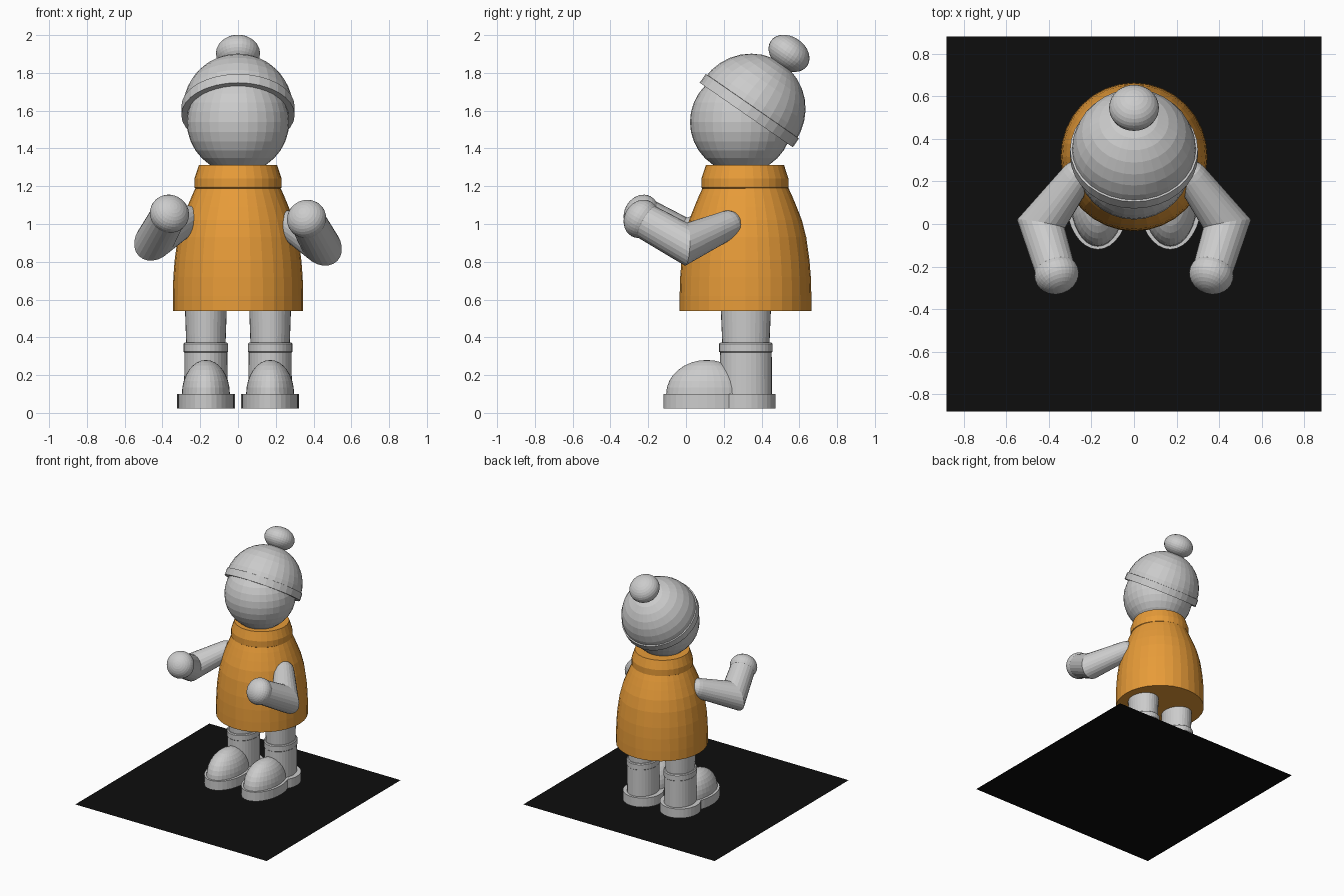
import bpy, bmesh, math
from mathutils import Vector, Matrix

if "Cube" in bpy.data.objects:
    bpy.data.objects.remove(bpy.data.objects["Cube"])


def material(name, rgb):
    m = bpy.data.materials.new(name)
    m.diffuse_color = (*rgb, 1)
    m.use_nodes = True
    m.node_tree.nodes["Principled BSDF"].inputs["Base Color"].default_value = m.diffuse_color
    return m


GREY = material("light grey", (0.60, 0.60, 0.60))
ORANGE = material("orange", (0.80, 0.33, 0.04))
BLACK = material("black", (0.004, 0.004, 0.004))


def finish(name, bm, mat):
    bmesh.ops.recalc_face_normals(bm, faces=bm.faces)
    me = bpy.data.meshes.new(name)
    bm.to_mesh(me)
    bm.free()
    me.materials.append(mat)
    ob = bpy.data.objects.new(name, me)
    bpy.context.collection.objects.link(ob)
    return ob


def tilt(direction):
    """Rotation taking z onto a direction."""
    return Vector((0, 0, 1)).rotation_difference(Vector(direction)).to_matrix().to_4x4()


def lathe(name, profile, centre, mat, scale=(1, 1), axis=(0, 0, 1), n=32):
    """Spin (radius, height) points about an axis through centre, capping the ends."""
    bm = bmesh.new()
    rings = [[bm.verts.new((r * scale[0] * math.cos(2 * math.pi * i / n),
                            r * scale[1] * math.sin(2 * math.pi * i / n), z))
              for i in range(n)] for r, z in profile]
    for a, b in zip(rings, rings[1:]):
        for i in range(n):
            j = (i + 1) % n
            bm.faces.new((a[i], a[j], b[j], b[i]))
    bm.faces.new(rings[0])
    bm.faces.new(rings[-1])
    bmesh.ops.transform(bm, matrix=Matrix.Translation(centre) @ tilt(axis), verts=bm.verts)
    return finish(name, bm, mat)


def ball(name, centre, radii, mat, axis=(0, 0, 1), half=False):
    """Ellipsoid with its pole along axis; half keeps only the upper part."""
    bm = bmesh.new()
    bmesh.ops.create_uvsphere(bm, u_segments=32, v_segments=16, radius=1)
    if half:
        bmesh.ops.delete(bm, geom=[v for v in bm.verts if v.co.z < -0.01], context='VERTS')
    m = Matrix.Translation(centre) @ tilt(axis) @ Matrix.Diagonal((*radii, 1))
    bmesh.ops.transform(bm, matrix=m, verts=bm.verts)
    return finish(name, bm, mat)


def arm(name, shoulder, elbow, wrist, r, mat, n=24):
    """Tube with rounded shoulder and mitred elbow."""
    s, e, w = map(Vector, (shoulder, elbow, wrist))
    u, f = (e - s).normalized(), (w - e).normalized()
    mitre = (u + f).normalized()
    side = u.cross(f).normalized()
    up = side.cross(u)
    bm = bmesh.new()

    def ring(c, radius):
        return [c + radius * (math.cos(2 * math.pi * i / n) * side
                              + math.sin(2 * math.pi * i / n) * up) for i in range(n)]
    loops = [ring(s - u * r[0] * math.cos(a), r[0] * math.sin(a))
             for a in (math.radians(d) for d in (8, 30, 50, 70, 90))]
    # elbow ring: slide along the upper arm onto the mitre plane
    flat = [p - u * ((p - e).dot(mitre) / u.dot(mitre)) for p in ring(e, r[1])]
    loops.append(flat)
    # wrist ring: slide along the forearm onto the wrist plane
    k = r[2] / r[1]
    loops.append([w + k * ((p - e) - f * (p - e).dot(f)) for p in flat])
    rings = [[bm.verts.new(p) for p in l] for l in loops]
    for a, b in zip(rings, rings[1:]):
        for i in range(n):
            j = (i + 1) % n
            bm.faces.new((a[i], a[j], b[j], b[i]))
    bm.faces.new(rings[0])
    bm.faces.new(rings[-1])
    finish(name, bm, mat)
    return f


# Base plate
bm = bmesh.new()
bmesh.ops.create_grid(bm, x_segments=1, y_segments=1, size=0.88)
finish("ground_sheet", bm, BLACK)

# Coat and collar
BODY_Y = 0.315
lathe("coat", [(.347, .54), (.347, .62), (.344, .72), (.337, .81), (.320, .93),
               (.297, 1.02), (.270, 1.09), (.245, 1.15), (.222, 1.20)],
      (0, BODY_Y, 0), ORANGE, (.995, 1.005))
lathe("collar", [(.220, 1.185), (.230, 1.192), (.230, 1.242), (.207, 1.312)],
      (0, BODY_Y - .003, 0), ORANGE)

# Head, hat, brim and bobble
AXIS = Vector((0, .57, .822)).normalized()
HAT = Vector((0, .335, 1.60))
ball("head", (0, .292, 1.54), (.271, .271, .271), GREY)
ball("hat", HAT + AXIS * .005, (.293, .293, .300), GREY, AXIS, half=True)
lathe("hat_brim", [(.272, -.026), (.300, -.028), (.300, .028), (.285, .03)], HAT, GREY, axis=AXIS)
ball("bobble", HAT + AXIS * .369, (.117, .117, .088), GREY, AXIS)

# Arms and hands (one arm is raised slightly higher)
for side, x, lift in (("right", 1, 0), ("left", -1, .027)):
    wrist = Vector((x * .363, -.237, 1.027 + lift))
    fore = arm(side + "_arm", (x * .27, .22, .995 + lift), (x * .437, 0, .893 + lift),
               wrist, (.077, .102, .094), GREY)
    ball(side + "_hand", wrist, (.105, .105, .088), GREY, fore)

# Legs and boots
for side, x in (("right", .17), ("left", -.17)):
    at = (x, BODY_Y + .002, 0)
    lathe(side + "_leg", [(.104, .36), (.111, .56)], at, GREY, (1, 1.2))
    lathe(side + "_boot_cuff", [(.112, .318), (.118, .324), (.118, .366), (.112, .372)],
          at, GREY, (1, 1.2))
    lathe(side + "_boot_shaft", [(.115, .09), (.114, .33)], at, GREY, (1, 1.2))
    ball(side + "_boot_toe", (x, .11, .10), (.127, .215, .18), GREY, half=True)
    lathe(side + "_heel_sole", [(.153, .024), (.153, .100)], at, GREY, (1, 1.03))
    lathe(side + "_toe_sole", [(.148, .024), (.148, .0995)], (x, .11, 0), GREY, (1, 1.55))
